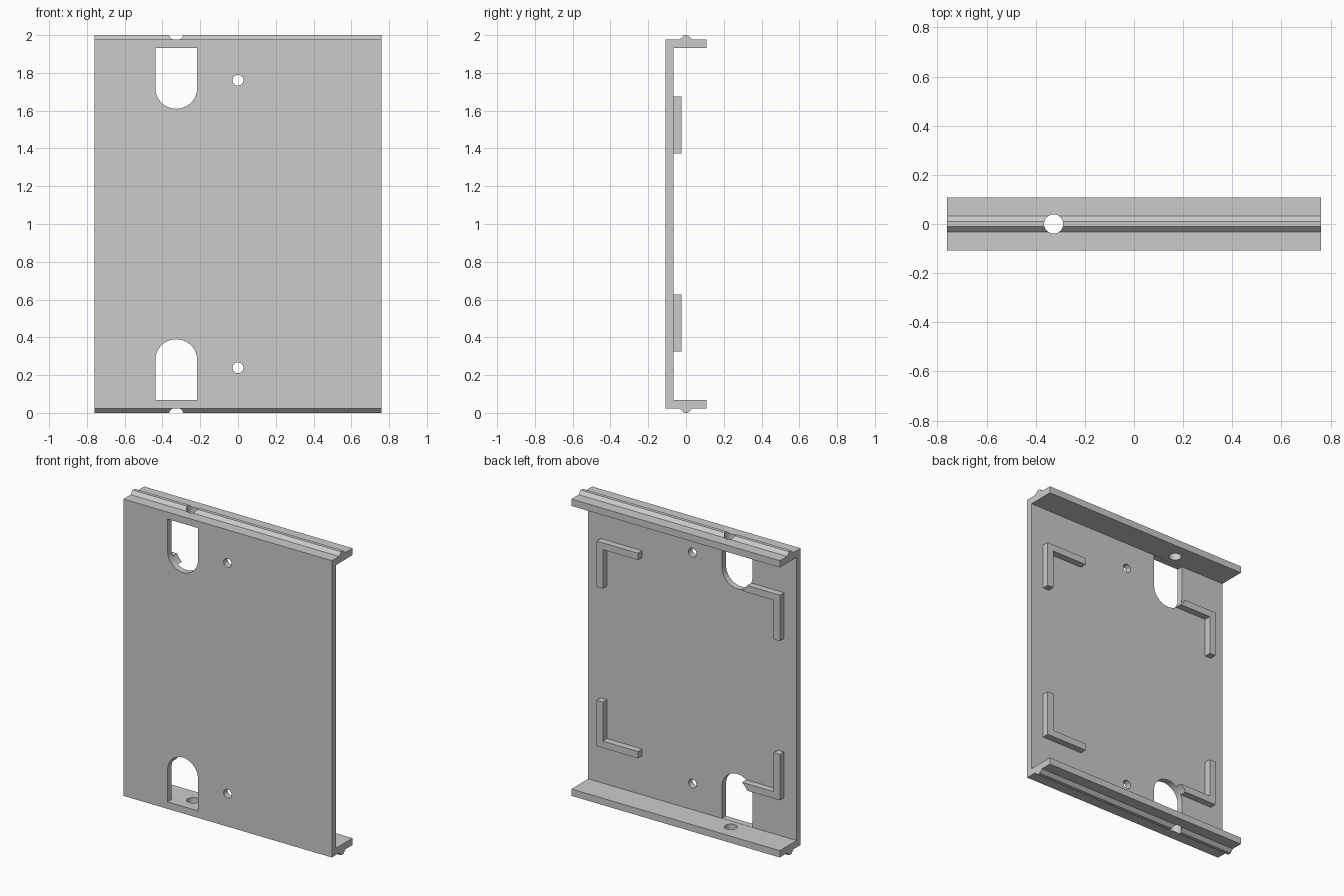
import bpy, bmesh
from math import pi, cos, sin
from mathutils import Vector

cube = bpy.data.objects.get("Cube")
if cube:
    bpy.data.objects.remove(cube, do_unlink=True)

grey = bpy.data.materials.new("light grey")
grey.use_nodes = True
grey.diffuse_color = (0.6, 0.6, 0.6, 1)
grey.node_tree.nodes["Principled BSDF"].inputs["Base Color"].default_value = (0.6, 0.6, 0.6, 1)

HALF_W, FRONT, BACK = 0.76, -0.108, 0.108
PANEL_BACK = -0.067
RAIL_OUT, RAIL_IN = 0.978, 0.933      # rail faces, measured from mid height
SLOT_X, SLOT_R = -0.327, 0.111


def prism(name, points, axis, lo, hi):
    """Extrude a 2D outline along x, y or z; the outline uses the other two axes in order."""
    i = "xyz".index(axis)
    bm = bmesh.new()
    verts = []
    for p in points:
        co = list(p)
        co.insert(i, lo)
        verts.append(bm.verts.new(co))
    face = bm.faces.new(verts)
    ext = bmesh.ops.extrude_face_region(bm, geom=[face])
    shift = Vector((0, 0, 0))
    shift[i] = hi - lo
    bmesh.ops.translate(bm, vec=shift,
                        verts=[g for g in ext["geom"] if isinstance(g, bmesh.types.BMVert)])
    bmesh.ops.recalc_face_normals(bm, faces=bm.faces)
    mesh = bpy.data.meshes.new(name)
    bm.to_mesh(mesh)
    bm.free()
    mesh.materials.append(grey)
    ob = bpy.data.objects.new(name, mesh)
    bpy.context.collection.objects.link(ob)
    return ob


def arc(cx, cz, r, start, end, n):
    return [(cx + r * cos(start + (end - start) * k / n),
             cz + r * sin(start + (end - start) * k / n)) for k in range(n + 1)]


def cut(ob, cutters):
    """Subtract every cutter and keep the finished mesh."""
    for c in cutters:
        mod = ob.modifiers.new(c.name, "BOOLEAN")
        mod.operation = "DIFFERENCE"
        mod.solver = "EXACT"
        mod.object = c
    bpy.context.view_layer.update()
    result = bpy.data.meshes.new_from_object(
        ob.evaluated_get(bpy.context.evaluated_depsgraph_get()))
    ob.modifiers.clear()
    ob.data = result


# Channel body: panel with a ridged rail at each end
half = [(PANEL_BACK, RAIL_IN), (BACK, RAIL_IN), (BACK, RAIL_OUT), (0.033, RAIL_OUT),
        (0.011, 1), (-0.011, 1), (-0.033, RAIL_OUT), (FRONT, RAIL_OUT)]
section = [(y, 1 + h) for y, h in half] + [(y, 1 - h) for y, h in reversed(half)]
body = prism("channel_panel", section, "x", -HALF_W, HALF_W)

# Cutters: arched slots, screw holes and rail holes, top and bottom
slots, holes = [], []
for side, label in ((1, "top"), (-1, "bottom")):
    arch = [(SLOT_X - SLOT_R, RAIL_IN - 0.001)] + \
        arc(SLOT_X, 0.721, SLOT_R, pi, 2 * pi, 32) + [(SLOT_X + SLOT_R, RAIL_IN - 0.001)]
    slots.append(prism(label + "_slot_cutter", [(x, 1 + side * h) for x, h in arch],
                       "y", -0.2, 0))
    screw = arc(0, 1 + side * 0.761, 0.029, 0, 2 * pi, 32)[:-1]
    holes.append(prism(label + "_screw_cutter", screw, "y", -0.2, 0))
    ring = arc(SLOT_X, 0, 0.039, 0, 2 * pi, 32)[:-1]
    lo, hi = sorted((1 + side * 0.9, 1 + side * 1.1))
    holes.append(prism(label + "_rail_hole_cutter", ring, "z", lo, hi))
cut(body, slots + holes)

# Four corner brackets on the back of the panel
X, Z, ARM, T = 0.668, 0.676, 0.302, 0.045
ell = [(X, Z), (X - ARM, Z), (X - ARM, Z - T), (X - T, Z - T), (X - T, Z - ARM), (X, Z - ARM)]
for sx, xname in ((1, "left"), (-1, "right")):
    for sz, zname in ((1, "top"), (-1, "bottom")):
        bracket = prism(f"{zname}_{xname}_bracket", [(sx * x, 1 + sz * h) for x, h in ell],
                        "y", PANEL_BACK - 0.001, -0.023)
        if sx < 0:
            cut(bracket, slots)

# Remove the helpers, keep crisp edges on round holes
for c in slots + holes:
    c.hide_render = True
    bpy.data.objects.remove(c, do_unlink=True)
bpy.ops.object.select_all(action="DESELECT")
body.select_set(True)
bpy.context.view_layer.objects.active = body
bpy.ops.object.shade_smooth_by_angle(angle=pi / 9)
